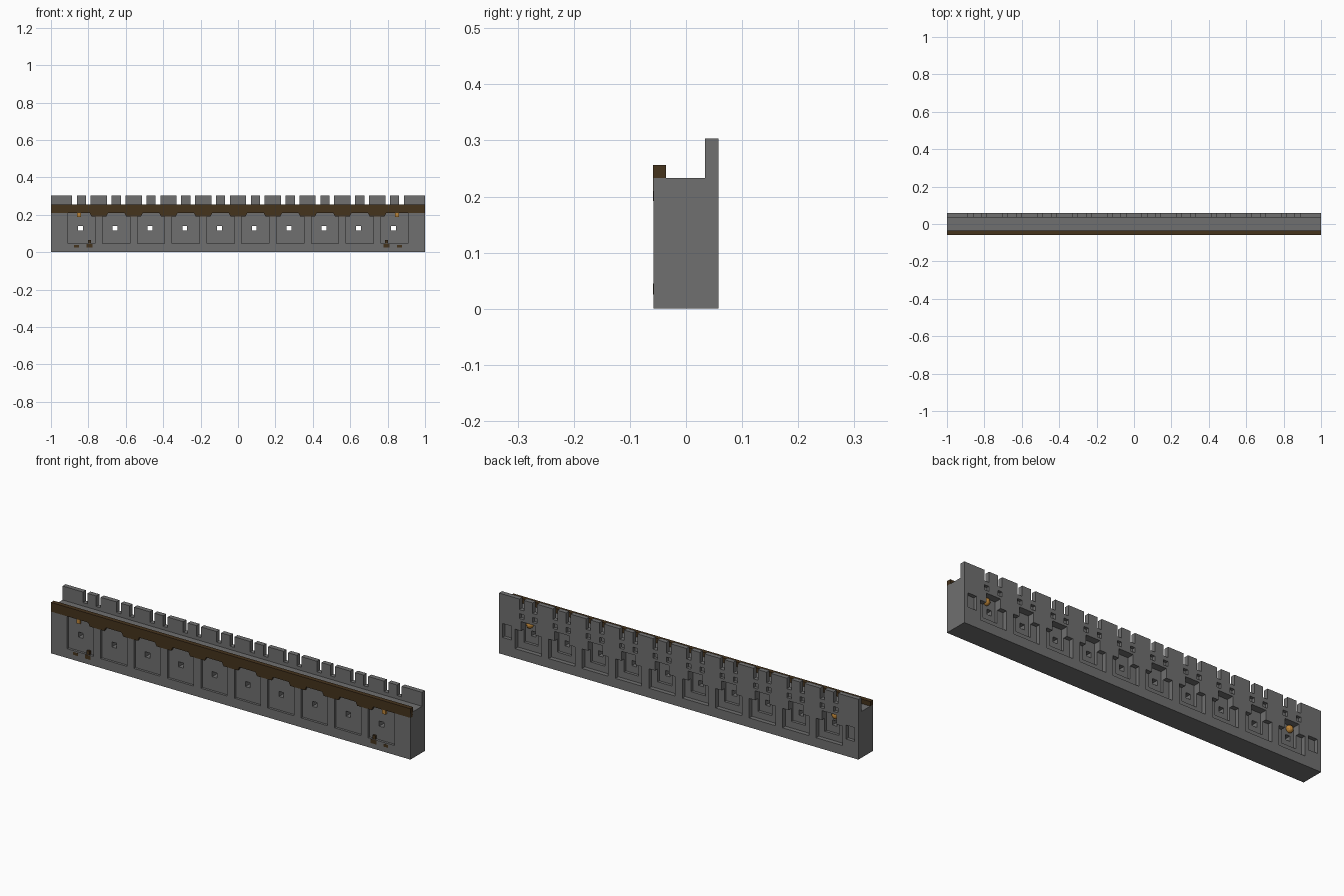
import bpy, bmesh
from mathutils import Matrix

if "Cube" in bpy.data.objects:
    bpy.data.objects.remove(bpy.data.objects["Cube"])


def material(name, rgb):
    m = bpy.data.materials.new(name)
    m.use_nodes = True
    m.diffuse_color = (*rgb, 1)
    m.node_tree.nodes["Principled BSDF"].inputs["Base Color"].default_value = (*rgb, 1)
    return m


GREY = material("stone grey", (0.16, 0.16, 0.16))
BROWN = material("dark brown", (0.06, 0.033, 0.012))
ORANGE = material("amber", (0.52, 0.24, 0.04))

FRONT, BACK = -0.058, 0.058
PITCH = 0.186
CENTRES = [(i - 4.5) * PITCH for i in range(10)]


def finish(name, bm, mat):
    bmesh.ops.recalc_face_normals(bm, faces=bm.faces)
    me = bpy.data.meshes.new(name)
    bm.to_mesh(me)
    bm.free()
    me.materials.append(mat)
    ob = bpy.data.objects.new(name, me)
    bpy.context.scene.collection.objects.link(ob)
    return ob


def boxes(name, spans, mat=GREY):
    """One mesh of boxes, each given as (x0, x1, y0, y1, z0, z1)."""
    bm = bmesh.new()
    for x0, x1, y0, y1, z0, z1 in spans:
        mid = Matrix.Translation(((x0 + x1) / 2, (y0 + y1) / 2, (z0 + z1) / 2))
        size = Matrix.Diagonal((x1 - x0, y1 - y0, z1 - z0, 1))
        bmesh.ops.create_cube(bm, size=1, matrix=mid @ size)
    return finish(name, bm, mat)


def prism(name, outline, axis, start, length, mat):
    """Extrude a 2D outline: (y, z) along x, or (x, z) along y."""
    bm = bmesh.new()
    place = (lambda a, b: (start, a, b)) if axis == "x" else (lambda a, b: (a, start, b))
    face = bm.faces.new([bm.verts.new(place(a, b)) for a, b in outline])
    out = bmesh.ops.extrude_face_region(bm, geom=[face])
    verts = [g for g in out["geom"] if isinstance(g, bmesh.types.BMVert)]
    bmesh.ops.translate(bm, verts=verts, vec=(length, 0, 0) if axis == "x" else (0, length, 0))
    return finish(name, bm, mat)


def cut(target, spans):
    cutter = boxes("cutter", spans)
    cutter.hide_render = True
    mod = target.modifiers.new("cut", "BOOLEAN")
    mod.operation, mod.solver, mod.object = "DIFFERENCE", "EXACT", cutter
    bpy.context.view_layer.objects.active = target
    bpy.ops.object.modifier_apply(modifier=mod.name)
    bpy.data.objects.remove(cutter)


# Wall with walkway and rear parapet
wall = prism("wall", [(FRONT, 0), (BACK, 0), (BACK, 0.303), (0.034, 0.303),
                      (0.034, 0.233), (FRONT, 0.233)], "x", -1, 2, GREY)

# Front panels, rear niches and their stepped tops
cut(wall, [(c - 0.073, c + 0.073, -0.1, -0.046, 0.047, 0.212) for c in CENTRES])
cut(wall, [(c - 0.073, c + 0.073, 0.036, 0.1, 0.047, 0.145) for c in CENTRES])
cut(wall, [(c - 0.04, c + 0.04, 0.022, 0.1, 0.08, 0.192) for c in CENTRES])

# Square peepholes
cut(wall, [(c - 0.019, c + 0.007, -0.1, 0.1, 0.115, 0.141) for c in CENTRES])

# Parapet gaps, with a small pocket beneath each
gaps = [c + s * 0.037 for c in CENTRES for s in (-1, 1)]
cut(wall, [(g - 0.0125, g + 0.0125, 0, 0.1, 0.25, 0.4) for g in gaps])
cut(wall, [(g - 0.0125, g + 0.0125, 0.043, 0.1, 0.205, 0.23) for g in gaps])

# Pockets at the rear ends
cut(wall, [(s * 0.955 - 0.024, s * 0.955 + 0.024, 0.04, 0.1, 0.085, 0.155) for s in (-1, 1)])

# Front cornice with tapered brackets between panels
prism("cornice", [(FRONT - 0.0005, 0.21), (-0.043, 0.21), (-0.043, 0.217), (-0.036, 0.217),
                  (-0.036, 0.256), (FRONT - 0.0005, 0.256)], "x", -1, 2, BROWN)
for a, b in zip(CENTRES, CENTRES[1:]):
    m = (a + b) / 2
    prism("cornice_bracket", [(m - 0.05, 0.212), (m - 0.04, 0.192), (m + 0.04, 0.192),
                              (m + 0.05, 0.212)], "y", FRONT - 0.0005, 0.014, BROWN)

for s, side in ((-1, "right"), (1, "left")):
    # Amber lamps, front and rear
    boxes(side + "_front_lamp", [(s * 0.85 - 0.01, s * 0.85 + 0.01, -0.056, -0.04, 0.188, 0.212)], ORANGE)
    bm = bmesh.new()
    bmesh.ops.create_uvsphere(bm, u_segments=12, v_segments=8, radius=0.018,
                              matrix=Matrix.Translation((s * 0.85, 0.026, 0.172)))
    finish(side + "_rear_lamp", bm, ORANGE)
    # Brown fittings at the foot of the end panels
    x = s * 0.795
    boxes(side + "_lever", [(x - 0.016, x + 0.016, FRONT - 0.0005, -0.04, 0.025, 0.045),
                            (x - 0.008, x + 0.008, -0.056, -0.04, 0.045, 0.066)], BROWN)
    x = s * 0.863
    boxes(side + "_stud", [(x - 0.013, x + 0.013, FRONT - 0.0005, -0.04, 0.026, 0.04)], BROWN)
